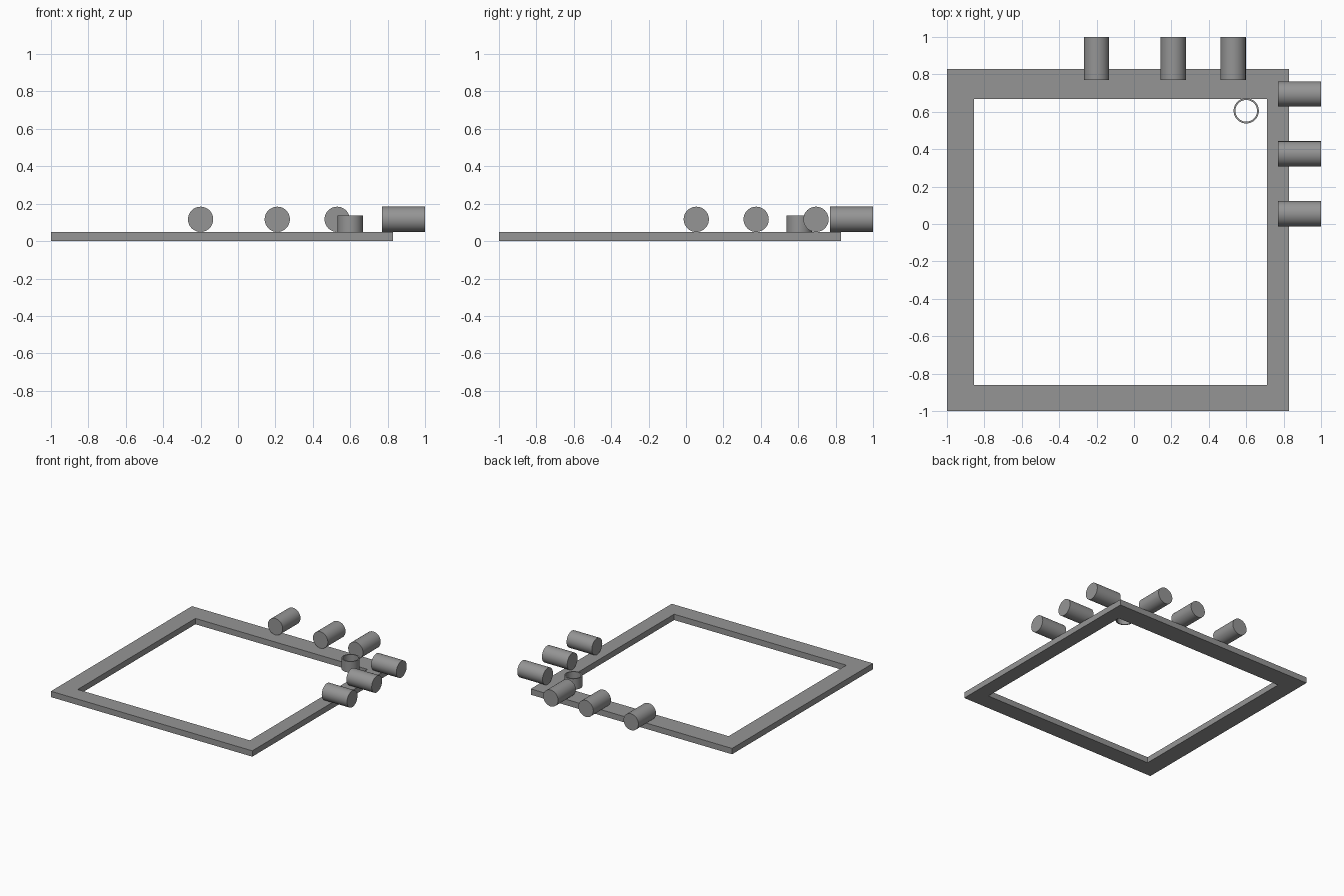
import bpy, bmesh, math
from mathutils import Matrix

if "Cube" in bpy.data.objects:
    bpy.data.objects.remove(bpy.data.objects["Cube"])

grey = bpy.data.materials.new("mid grey")
grey.diffuse_color = (0.3, 0.3, 0.3, 1)
grey.use_nodes = True
grey.node_tree.nodes["Principled BSDF"].inputs["Base Color"].default_value = grey.diffuse_color


def finish(bm, name, smooth=False):
    bmesh.ops.recalc_face_normals(bm, faces=bm.faces)
    mesh = bpy.data.meshes.new(name)
    bm.to_mesh(mesh)
    bm.free()
    mesh.materials.append(grey)
    ob = bpy.data.objects.new(name, mesh)
    bpy.context.collection.objects.link(ob)
    if smooth:
        bpy.ops.object.select_all(action='DESELECT')
        ob.select_set(True)
        bpy.context.view_layer.objects.active = ob
        bpy.ops.object.shade_smooth_by_angle(angle=math.radians(30))
    return ob


def extruded_ring(name, outer, inner, z0, z1, smooth=False):
    """Solid between two matching closed outlines, from z0 up to z1."""
    bm = bmesh.new()
    loops = [[bm.verts.new((x, y, z)) for x, y in outline]
             for outline, z in ((outer, z0), (outer, z1), (inner, z1), (inner, z0))]
    n = len(outer)
    for k in range(4):
        a, b = loops[k], loops[(k + 1) % 4]
        for i in range(n):
            j = (i + 1) % n
            bm.faces.new((a[i], a[j], b[j], b[i]))
    return finish(bm, name, smooth)


def rect(x0, x1, y0, y1):
    return [(x0, y0), (x1, y0), (x1, y1), (x0, y1)]


def circle(cx, cy, r, n=48):
    return [(cx + r * math.cos(2 * math.pi * i / n),
             cy + r * math.sin(2 * math.pi * i / n)) for i in range(n)]


def peg(name, location, rotation):
    bm = bmesh.new()
    bmesh.ops.create_cone(bm, cap_ends=True, segments=48, radius1=0.0675,
                          radius2=0.0675, depth=0.23,
                          matrix=Matrix.Translation(location) @ rotation)
    return finish(bm, name, True)


# Flat square frame with uneven border widths
extruded_ring("frame", rect(-1, 0.83, -1, 0.83),
              rect(-0.855, 0.71, -0.86, 0.668), 0, 0.048)

# Pegs lying over the back and right borders
along_y = Matrix.Rotation(math.pi / 2, 4, 'X')
along_x = Matrix.Rotation(math.pi / 2, 4, 'Y')
for i, x in enumerate((-0.2, 0.21, 0.53)):
    peg(f"back_peg_{i + 1}", (x, 0.885, 0.1165), along_y)
for i, y in enumerate((0.055, 0.375, 0.695)):
    peg(f"right_peg_{i + 1}", (0.885, y, 0.1165), along_x)

# Thin open tube inside the corner
extruded_ring("corner_tube", circle(0.6, 0.605, 0.0675),
              circle(0.6, 0.605, 0.058), 0.048, 0.138, True)
